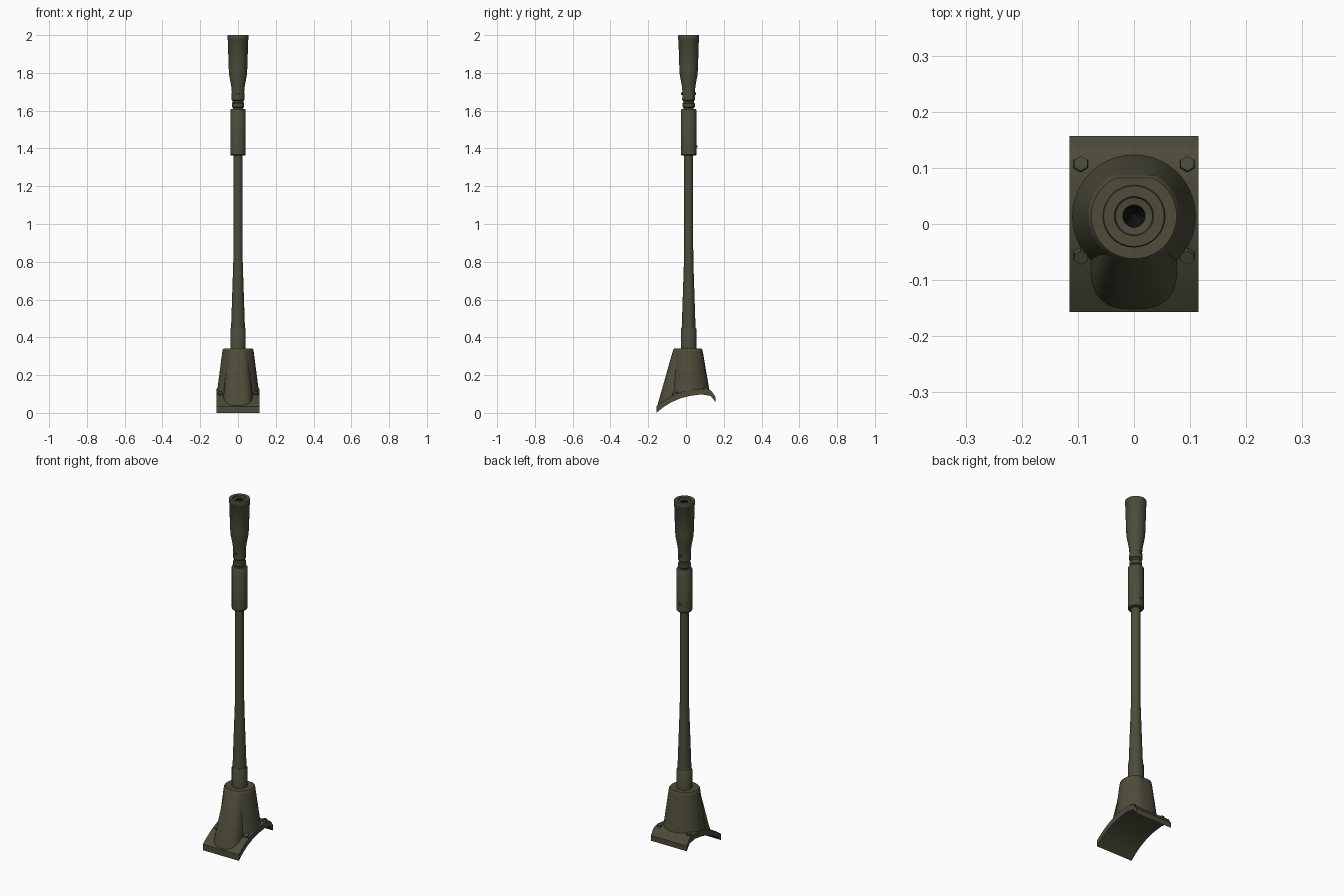
import bpy, bmesh, math
from mathutils import Vector

if "Cube" in bpy.data.objects:
    bpy.data.objects.remove(bpy.data.objects["Cube"])

AXIS_Y = 0.014


def material(name, rgb):
    m = bpy.data.materials.new(name)
    m.use_nodes = True
    m.diffuse_color = (*rgb, 1)
    m.node_tree.nodes["Principled BSDF"].inputs["Base Color"].default_value = (*rgb, 1)
    return m


olive = material("olive_drab", (0.074, 0.072, 0.042))
black = material("bore_black", (0.008, 0.008, 0.008))


def finish(name, bm, mat=olive, angle=35):
    bmesh.ops.recalc_face_normals(bm, faces=bm.faces)
    mesh = bpy.data.meshes.new(name)
    bm.to_mesh(mesh)
    bm.free()
    mesh.materials.append(mat)
    ob = bpy.data.objects.new(name, mesh)
    bpy.context.collection.objects.link(ob)
    bpy.ops.object.select_all(action="DESELECT")
    bpy.context.view_layer.objects.active = ob
    ob.select_set(True)
    bpy.ops.object.shade_smooth_by_angle(angle=math.radians(angle))
    return ob


def loft(name, rings, mat=olive, cap_start=True, cap_end=True, angle=35):
    """Skin a list of closed point rings."""
    bm = bmesh.new()
    loops = [[bm.verts.new(p) for p in ring] for ring in rings]
    for a, b in zip(loops, loops[1:]):
        n = len(a)
        for i in range(n):
            bm.faces.new((a[i], a[(i + 1) % n], b[(i + 1) % n], b[i]))
    if cap_start:
        bm.faces.new(loops[0][::-1])
    if cap_end:
        bm.faces.new(loops[-1])
    return finish(name, bm, mat, angle)


def lathe(name, profile, mat=olive, sides=32, **kw):
    """Turn (radius, height) pairs about the barrel axis."""
    turn = [math.tau * i / sides for i in range(sides)]
    rings = [[(r * math.cos(t), AXIS_Y + r * math.sin(t), z) for t in turn]
             for r, z in profile]
    return loft(name, rings, mat, **kw)


def stud(name, pos, direction, radius, depth, sides):
    bm = bmesh.new()
    bmesh.ops.create_cone(bm, cap_ends=True, segments=sides, radius1=radius,
                          radius2=radius * 0.9, depth=depth)
    rot = Vector((0, 0, 1)).rotation_difference(Vector(direction)).to_matrix()
    for v in bm.verts:
        v.co = rot @ v.co + Vector(pos)
    return finish(name, bm)


# Saddle plate: arched side profile extruded across x
TOP = [(-0.157, 0.035), (-0.12, 0.062), (-0.08, 0.087), (-0.03, 0.11), (0.02, 0.123),
       (0.08, 0.128), (0.125, 0.123), (0.137, 0.114), (0.148, 0.096), (0.157, 0.085)]
UNDER = [(0.157, 0.055), (0.143, 0.075), (0.13, 0.09), (0.08, 0.098), (0.02, 0.09),
         (-0.03, 0.077), (-0.08, 0.055), (-0.12, 0.03), (-0.157, 0.0)]


def plate_z(y):
    for (y0, z0), (y1, z1) in zip(TOP, TOP[1:]):
        if y <= y1:
            return z0 + (z1 - z0) * (y - y0) / (y1 - y0)
    return TOP[-1][1]


loft("saddle_plate", [[(x, y, z) for y, z in TOP + UNDER] for x in (-0.115, 0.115)])

# Main housing: cone with a flattened back, seated on the saddle
TURN = [math.tau * i / 40 for i in range(40)]


def housing_ring(r, z, back):
    pts = [(r * math.cos(t), min(AXIS_Y + r * math.sin(t), back)) for t in TURN]
    return [(x, y, plate_z(y) - 0.01 if z is None else z) for x, y in pts]


loft("housing", [housing_ring(0.111, None, 0.128), housing_ring(0.083, 0.325, 0.089),
                 housing_ring(0.081, 0.335, 0.086), housing_ring(0.076, 0.341, 0.082)])


# Front buttress: rounded foot sweeping forward from the housing
def buttress_ring(w, front, rear, z):
    mid, half = (front + rear) / 2, (rear - front) / 2
    pts = []
    for t in TURN:
        c, s = math.cos(t), math.sin(t)
        pts.append((w * math.copysign(abs(c) ** 0.7, c),
                    mid + half * math.copysign(abs(s) ** 0.8, s)))
    return [(x, y, plate_z(y) - 0.01 if z is None else z) for x, y in pts]


loft("front_buttress", [buttress_ring(0.078, -0.155, 0.0, None),
                        buttress_ring(0.055, -0.069, 0.05, 0.33),
                        buttress_ring(0.05, -0.062, 0.045, 0.34)])

# Barrel, collar and sleeve
lathe("barrel_collar", [(0.041, 0.33), (0.041, 0.445), (0.038, 0.45)])
lathe("barrel", [(0.037, 0.44), (0.031, 0.62), (0.025, 0.8), (0.024, 0.9), (0.024, 1.38)])
lathe("barrel_sleeve", [(0.038, 1.363), (0.041, 1.367), (0.041, 1.603), (0.037, 1.61)])

# Flared muzzle with grooves in the neck, stepped mouth
lathe("muzzle_flare",
      [(0.027, 1.6), (0.027, 1.615), (0.033, 1.62), (0.033, 1.638), (0.028, 1.643),
       (0.028, 1.652), (0.034, 1.657), (0.033, 1.7), (0.036, 1.73), (0.047, 1.79),
       (0.049, 1.82), (0.054, 1.975), (0.056, 1.978), (0.056, 1.996), (0.054, 2.0),
       (0.035, 2.0), (0.033, 1.992), (0.02, 1.99)], cap_end=False)
lathe("bore", [(0.02, 1.99), (0.018, 1.8), (0.004, 1.75)], black, cap_start=False)

# Cross pin in the muzzle neck and small sleeve screw
for name, side in (("front", -1), ("back", 1)):
    stud(f"muzzle_pin_{name}", (0, AXIS_Y + side * 0.034, 1.69), (0, side, 0), 0.008, 0.012, 12)
stud("sleeve_screw", (0, AXIS_Y + 0.041, 1.41), (0, 1, 0), 0.006, 0.01, 12)

# Hex bolts at the saddle corners
for side, x in (("left", 0.095), ("right", -0.095)):
    for end, y in (("front", -0.057), ("back", 0.107)):
        slope = (plate_z(y + 0.01) - plate_z(y - 0.01)) / 0.02
        stud(f"bolt_{end}_{side}", (x, y, plate_z(y) + 0.003), (0, -slope, 1), 0.015, 0.016, 6)
